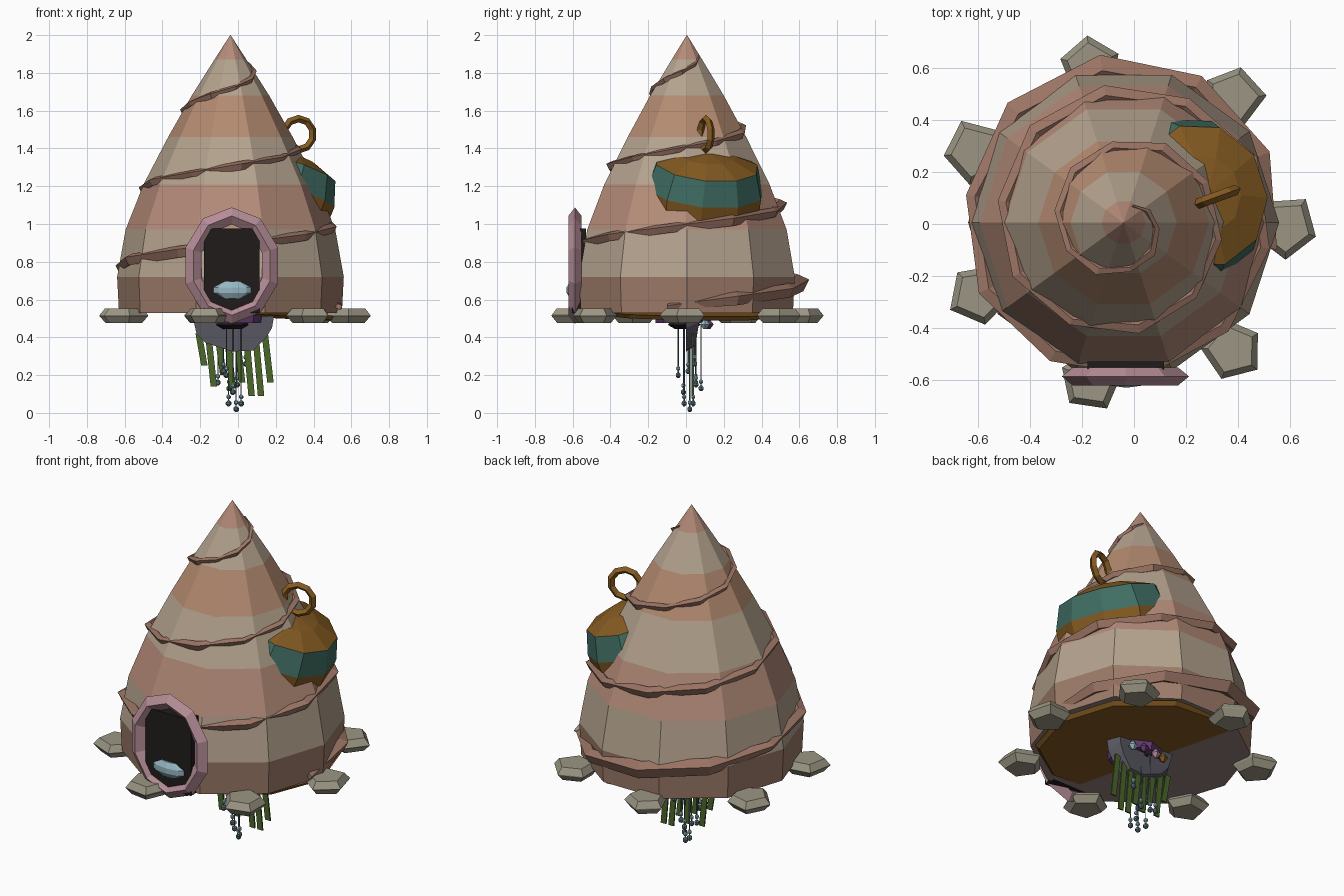
import bpy, bmesh, random
from math import sin, cos, pi, radians
from mathutils import Vector, Matrix

if "Cube" in bpy.data.objects:
    bpy.data.objects.remove(bpy.data.objects["Cube"])

random.seed(4)


def mat(name, r, g, b):
    m = bpy.data.materials.new(name)
    m.diffuse_color = (r ** 2.2, g ** 2.2, b ** 2.2, 1)
    m.use_nodes = True
    m.node_tree.nodes["Principled BSDF"].inputs["Base Color"].default_value = m.diffuse_color
    return m


TAN = mat("tan", .70, .63, .55)
PINK = mat("clay_pink", .70, .54, .47)
BROWN = mat("brown", .61, .48, .41)
ORANGE = mat("orange_clay", .70, .54, .44)
RIB = mat("rib", .60, .45, .39)
GOLD = mat("gold", .52, .36, .15)
TEAL = mat("teal", .26, .43, .39)
FRAME = mat("frame_pink", .71, .55, .59)
DARK = mat("dark", .15, .13, .13)
BLUE = mat("pale_blue", .58, .71, .76)
STONE = mat("stone", .60, .58, .51)
GREY = mat("violet_grey", .35, .34, .38)
PURPLE = mat("purple", .40, .25, .45)
GREEN = mat("green", .30, .40, .18)
STRAND = mat("strand", .36, .46, .49)
FLOOR = mat("floor", .58, .50, .48)


def mesh_obj(name, verts, faces, mats, ids=None):
    me = bpy.data.meshes.new(name)
    me.from_pydata([tuple(v) for v in verts], [], faces)
    bm = bmesh.new()
    bm.from_mesh(me)
    bmesh.ops.recalc_face_normals(bm, faces=bm.faces)
    bm.to_mesh(me)
    bm.free()
    for m in mats:
        me.materials.append(m)
    if ids:
        me.polygons.foreach_set("material_index", ids)
    ob = bpy.data.objects.new(name, me)
    bpy.context.collection.objects.link(ob)
    return ob


def lathe(name, profile, n, mats, ids=None, mtx=Matrix(), phase=0.0, jitter=0.0):
    """Stack of rings (radius, height), capped at both ends."""
    k = [1 + random.uniform(-jitter, jitter) for _ in range(n)]
    verts = [mtx @ Vector((r * k[i] * cos(2 * pi * i / n + phase),
                           r * k[i] * sin(2 * pi * i / n + phase), z))
             for r, z in profile for i in range(n)]
    faces, fid = [], []
    for j in range(len(profile) - 1):
        for i in range(n):
            a, b = j * n + i, j * n + (i + 1) % n
            faces.append((a, b, b + n, a + n))
            fid.append(ids[j] if ids else 0)
    faces += [tuple(range(n)), tuple(range(len(verts) - n, len(verts)))]
    fid += [ids[-2], ids[-1]] if ids else [0, 0]
    return mesh_obj(name, verts, faces, mats, fid)


def ring(name, major, minor, n, m, mtx, material):
    """Elliptical torus: major=(a,b), minor=(in-plane, along axis)."""
    verts, faces = [], []
    for i in range(n):
        t = 2 * pi * (i + .5) / n
        for j in range(m):
            p = 2 * pi * j / m
            c = minor[0] * cos(p)
            verts.append(mtx @ Vector(((major[0] + c) * cos(t), (major[1] + c) * sin(t), minor[1] * sin(p))))
            a, b = i * m, ((i + 1) % n) * m
            faces.append((a + j, b + j, b + (j + 1) % m, a + (j + 1) % m))
    return mesh_obj(name, verts, faces, [material])


def box(name, lo, hi, material, shear=0.0):
    v = [(x + (shear if z == lo[2] else 0), y, z) for z in (lo[2], hi[2]) for x, y in
         ((lo[0], lo[1]), (hi[0], lo[1]), (hi[0], hi[1]), (lo[0], hi[1]))]
    f = [(0, 1, 2, 3), (4, 5, 6, 7)] + [(i, (i + 1) % 4, (i + 1) % 4 + 4, i + 4) for i in range(4)]
    return mesh_obj(name, v, f, [material])


# banded shell body
CX = -.04
SHELL = [(.59, .53), (.60, .72), (.555, .97), (.46, 1.21), (.33, 1.46), (.205, 1.68), (.085, 1.87), (.001, 2.0)]
lathe("shell", SHELL, 10, [BROWN, TAN, PINK, ORANGE, FLOOR], [0, 1, 2, 1, 3, 1, 2, 4, 2],
      Matrix.Translation((CX, .005, 0)))


def shell_radius(z):
    z = max(z, .53)
    for (r0, z0), (r1, z1) in zip(SHELL, SHELL[1:]):
        if z <= z1:
            return r0 + (r1 - r0) * (z - z0) / (z1 - z0)
    return 0


# spiral rib winding up the shell
verts, faces = [], []
STEPS = 32
for i in range(STEPS + 1):
    a = 2 * pi * i / 10 - radians(10)
    z = .56 + .0415 * i
    s = (.044 - .024 * i / STEPS) * random.uniform(.7, 1.2) + (.015 if i < 5 else 0)
    if i in (0, STEPS):
        s *= .4
    r = shell_radius(z) * random.uniform(.97, .995)
    for dr, dz in ((s, .35 * s), (0, .8 * s), (-s, 0), (.5 * s, -.65 * s)):
        verts.append((CX + (r + dr) * cos(a), .005 + (r + dr) * sin(a), z + dz))
    if i < STEPS:
        b = i * 4
        faces += [(b + j, b + (j + 1) % 4, b + 4 + (j + 1) % 4, b + 4 + j) for j in range(4)]
faces += [(0, 1, 2, 3), tuple(range(STEPS * 4, STEPS * 4 + 4))]
mesh_obj("spiral_rib", verts, faces, [RIB])

# tilted gold base plate, showing below the floor on the right
tilt = Matrix.Translation((-.01, .02, .533)) @ Matrix.Rotation(radians(3.6), 4, Vector((-.25, .97, 0)))
lathe("base_plate", [(.53, -.012), (.55, .01)], 10, [GOLD], None, tilt)

# bauble leaning out of the right side
tip = (Matrix.Translation((.20, .09, 1.13)) @ Matrix.Rotation(radians(18), 4, 'Z') @ Matrix.Rotation(radians(20), 4, 'Y')
       @ Matrix.Diagonal((1, 1.06, 1, 1)))
lathe("bauble", [(.12, -.27), (.25, -.17), (.30, -.04), (.305, .06), (.265, .195), (.14, .245), (.02, .262)], 10,
      [GOLD, TEAL], [0, 0, 0, 1, 0, 0, 0, 0], tip, pi / 10)
loop = Matrix.Translation((.32, .105, 1.475)) @ Matrix.Rotation(radians(20), 4, 'Z') @ Matrix.Rotation(pi / 2, 4, 'X')
ring("bauble_loop", (.083, .083), (.02, .02), 10, 4, loop, GOLD)

# doorway: dark recess, oval frame, pale pebble on the sill
box("door_recess", (-.18, -.603, .53), (.115, -.53, .975), DARK)
ring("door_frame", (.213, .263), (.045, .035), 10, 4,
     Matrix.Translation((-.033, -.588, .78)) @ Matrix.Rotation(pi / 2, 4, 'X'), FRAME)
lathe("door_pebble", [(.05, -.045), (.105, -.015), (.105, .015), (.05, .045)], 8, [BLUE], None,
      Matrix.Translation((-.03, -.598, .65)) @ Matrix.Diagonal((1, .32, 1, 1)))

# ring of flat stones
for i, (x, y) in enumerate(((-.17, .61), (.38, .49), (.585, -.01), (.38, -.485), (-.17, -.60), (-.595, -.27), (-.61, .28))):
    lathe(f"stone_{i + 1}", [(.09, .475), (.124, .513), (.124, .517), (.095, .552)], 5, [STONE], None,
          Matrix.Translation((x, y, 0)), 2 * pi * i / 7 + .4, .06)

# thin hanging half-bowl under the floor
outline = [(-.24, .51), (-.22, .42), (-.17, .37), (-.03, .325), (.08, .33), (.15, .40), (.18, .45), (.19, .51)]
n = len(outline)
mesh_obj("hanging_bowl", [(x, 0, z) for x, z in outline] + [(x * .85, .05 + .03 * (z - .33) / .18, z + .03) for x, z in outline],
         [tuple(range(n)), tuple(range(n, 2 * n))] + [(i, (i + 1) % n, (i + 1) % n + n, i + n) for i in range(n)], [GREY])
lathe("purple_disc", [(.14, .475), (.15, .54)], 8, [PURPLE], None, Matrix.Translation((-.02, -.02, 0)))

# gems beside the bowl
for i, (x, y, m) in enumerate(((-.06, .11, FRAME), (.03, .12, PURPLE), (.09, .10, BLUE), (-.12, .10, GOLD))):
    lathe(f"gem_{i + 1}", [(.008, -.025), (.028, 0), (.008, .025)], 5, [m], None, Matrix.Translation((x, y, .468)))

# green blades
for i, low in enumerate((.25, .14, .20, .13, .16, .09, .09, .16)):
    x = -.225 + .05 * i
    box(f"green_blade_{i + 1}", (x, .03, low), (x + .034, .038, .42), GREEN, .03)

# dark cap with beaded strands
lathe("strand_cap", [(.05, .445), (.085, .465), (.07, .50)], 8, [DARK], None, Matrix.Translation((-.03, -.01, 0)))
for i, low in enumerate((.02, .05, .11, .15, .22, .05, .13, .20, .26, .16)):
    a = 2.4 * i
    r = .02 + .007 * i
    x, y = -.03 + r * cos(a), .02 + r * sin(a)
    lathe(f"strand_{i + 1}", [(.003, low), (.003, .47)], 4, [STRAND], None, Matrix.Translation((x, y, 0)))
    for j, s in enumerate((.015, .012)):
        lathe(f"bead_{i + 1}_{j + 1}", [(.4 * s, -s), (s, -.4 * s), (s, .4 * s), (.4 * s, s)], 6, [BLUE if j else STRAND],
              None, Matrix.Translation((x, y, low + .035 * j)))
